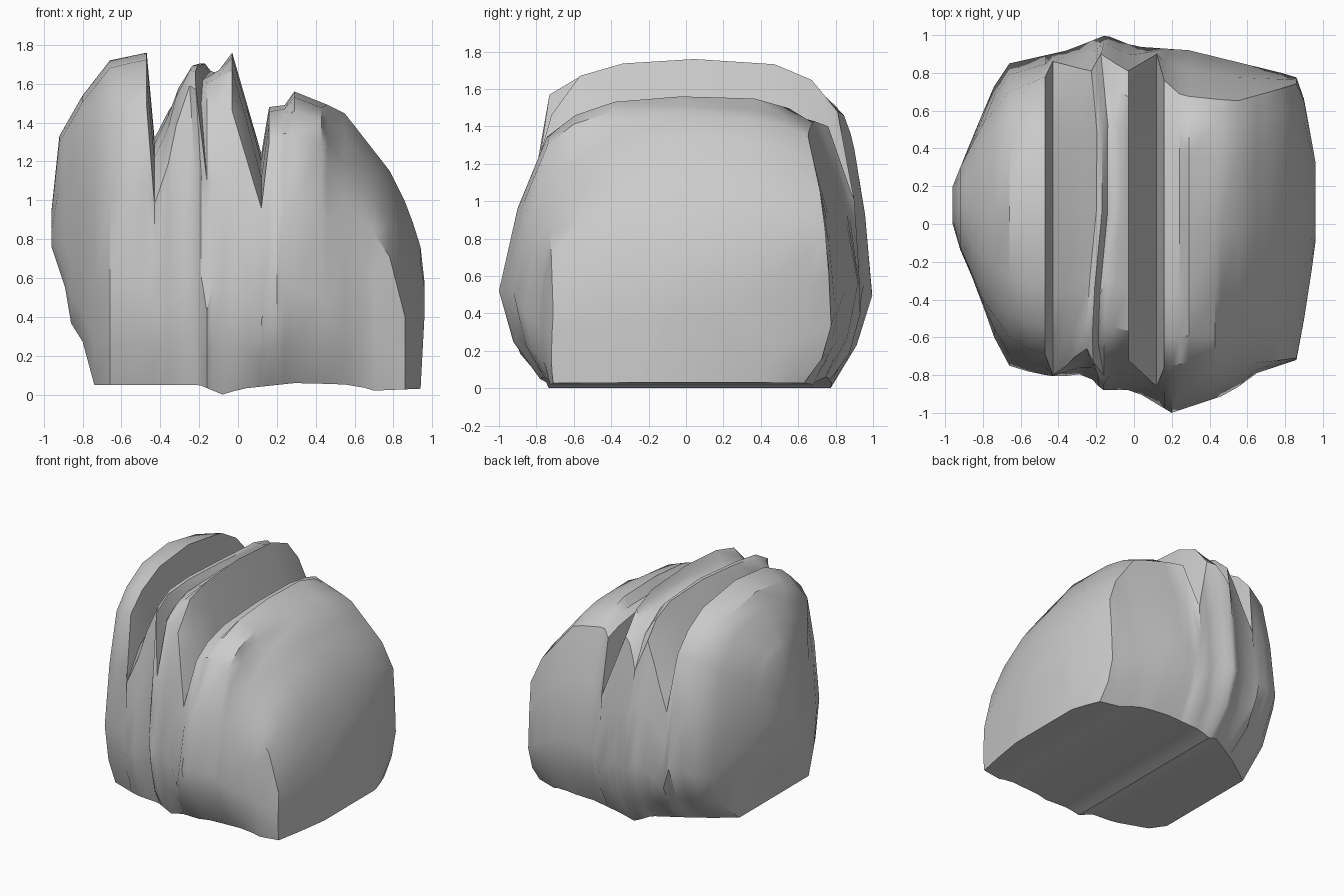
import bpy, bmesh, math


def at(profile, x):
    """Piecewise linear value of a profile at x."""
    if x <= profile[0][0]:
        return profile[0][1]
    for (x0, v0), (x1, v1) in zip(profile, profile[1:]):
        if x <= x1:
            return v0 + (v1 - v0) * (x - x0) / (x1 - x0)
    return profile[-1][1]


def mix(a, b, t):
    return a + (b - a) * t


# Heights across the width: centre, front rim, back rim, underside
TOP = [(-.96, .95), (-.92, 1.33), (-.8, 1.54), (-.66, 1.72), (-.47, 1.76), (-.43, 1.32),
       (-.24, 1.69), (-.21, 1.71), (-.18, 1.7), (-.15, 1.65), (-.1, 1.66), (-.03, 1.76), (.12, 1.24),
       (.16, 1.48), (.24, 1.49), (.29, 1.56), (.54, 1.46), (.79, 1.14), (.88, .95), (.94, .76), (.96, .58)]
FRONT_RIM = [(-.96, .88), (-.92, 1.08), (-.8, 1.28), (-.66, 1.42), (-.56, 1.47), (-.47, 1.48), (-.43, .98),
             (-.22, 1.59), (-.19, 1.57), (-.16, 1.1), (-.13, 1.5), (-.03, 1.46), (.12, .96),
             (.16, 1.3), (.25, 1.35), (.43, 1.3), (.46, 1.19), (.55, 1.0), (.77, .75), (.86, .4), (.96, .45)]
BACK_RIM = [(-.96, .93), (-.92, 1.1), (-.8, 1.25), (-.66, 1.38), (-.47, 1.44), (-.43, 1.0),
            (-.22, 1.5), (-.16, 1.28), (-.1, 1.45), (-.03, 1.48), (.12, 1.0), (.16, 1.4),
            (.25, 1.43), (.54, 1.36), (.79, 1.04), (.88, .8), (.96, .5)]
UNDER = [(-.96, .76), (-.89, .55), (-.88, .4), (-.78, .24), (-.74, .05), (-.2, .05), (-.08, 0),
         (.02, .03), (.3, .06), (.6, .05), (.7, .02), (.94, .03), (.96, .4)]

# Depths across the width: rims, widest belt, foot
FRONT_RIM_Y = [(-.96, .05), (-.92, -.12), (-.8, -.4), (-.66, -.6), (-.56, -.66), (-.47, -.69), (-.43, -.8),
               (-.22, -.66), (-.16, -.8), (-.13, -.68), (-.03, -.72), (.12, -.86), (.16, -.76),
               (.3, -.73), (.55, -.75), (.86, -.71), (.92, -.4), (.96, -.1)]
BACK_RIM_Y = [(-.96, .2), (-.92, .3), (-.8, .53), (-.66, .7), (-.47, .78), (-.43, .86),
              (-.22, .81), (-.16, .9), (-.03, .81), (.12, .9), (.16, .76), (.25, .68), (.54, .65),
              (.79, .72), (.88, .75), (.93, .5), (.96, .33)]
FRONT_BELT_Y = [(-.96, 0), (-.94, -.09), (-.84, -.32), (-.74, -.6), (-.66, -.75), (-.53, -.79), (-.4, -.81),
                (-.25, -.79), (-.17, -.88), (0, -.88), (.2, -1), (.5, -.9), (.65, -.79), (.86, -.72),
                (.92, -.4), (.96, -.1)]
BACK_BELT_Y = [(-.96, .2), (-.83, .52), (-.74, .73), (-.66, .85), (-.35, .92), (-.15, 1), (0, .94),
               (.29, .92), (.78, .8), (.88, .77), (.93, .5), (.96, .33)]
FRONT_FOOT_Y = [(-.96, .03), (-.78, -.4), (-.7, -.6), (-.4, -.71), (0, -.74), (.2, -.78), (.86, -.71),
                (.92, -.4), (.96, -.1)]
BACK_FOOT_Y = [(-.96, .15), (-.74, .38), (-.5, .55), (-.12, .77), (0, .78), (.5, .74), (.86, .63),
               (.93, .45), (.96, .3)]


def side(x, rim, rim_y, belt_y, foot_y):
    """Bulging side outline from foot to rim."""
    z0, z1 = at(UNDER, x), at(rim, x)
    y0, ym, y1 = at(foot_y, x), at(belt_y, x), at(rim_y, x)
    zm = mix(z0, z1, .37)
    return [(y0, z0), (mix(y0, ym, .65), mix(z0, zm, .42)), (ym, zm),
            (mix(ym, y1, .4), mix(zm, z1, .55)), (y1, z1)]


def section(x):
    """Closed slice of the boulder at one x."""
    front = side(x, FRONT_RIM, FRONT_RIM_Y, FRONT_BELT_Y, FRONT_FOOT_Y)
    back = side(x, BACK_RIM, BACK_RIM_Y, BACK_BELT_Y, BACK_FOOT_Y)
    (yf, zf), (yb, zb), zt = front[-1], back[-1], at(TOP, x)
    # how quickly the crest rises: left lobe, middle ridges, right lobe
    if x < -.44:
        rise = (.5, .87, .8, .45)
    elif x < .1:
        rise = (.7, .92, .9, .6)
    else:
        rise = (.4, .75, .92, .55) if x > .44 else (.55, .87, .92, .55)
    crest = [(mix(yf, yb, .1), mix(zf, zt, rise[0])), (mix(yf, yb, .25), mix(zf, zt, rise[1])),
             (mix(yf, yb, .5), zt), (mix(yf, yb, .78), mix(zb, zt, rise[2])),
             (mix(yf, yb, .91), mix(zb, zt, rise[3]))]
    under = [(mix(back[0][0], front[0][0], .5), at(UNDER, x))]
    pts = []
    for y, z in front + crest + back[::-1] + under:
        # the central ridges wander sideways along the depth
        bend = .03 * math.cos((y - .3) * 3.5) if -.3 < x < -.05 and z > 1.2 else 0
        pts.append((x + bend, y, z))
    return pts


XS = [-.96, -.92, -.89, -.86, -.8, -.74, -.66, -.56, -.47, -.43, -.36, -.29, -.22, -.19, -.16, -.13,
      -.08, -.03, .04, .12, .16, .2, .24, .29, .43, .46, .55, .65, .7, .78, .86, .9, .94, .96]

# Cleft boulder: slices lofted across the width
bm = bmesh.new()
rings = [[bm.verts.new(p) for p in section(x)] for x in XS]
for a, b in zip(rings, rings[1:]):
    n = len(a)
    for i in range(n):
        j = (i + 1) % n
        bm.faces.new((a[i], a[j], b[j], b[i]))
bm.faces.new(rings[0])
bm.faces.new(rings[-1])
bmesh.ops.recalc_face_normals(bm, faces=bm.faces)
mesh = bpy.data.meshes.new("cleft_boulder")
bm.to_mesh(mesh)
bm.free()
boulder = bpy.data.objects.new("cleft_boulder", mesh)
bpy.context.collection.objects.link(boulder)
bpy.context.view_layer.objects.active = boulder
boulder.select_set(True)
bpy.ops.object.shade_smooth_by_angle(angle=math.radians(38))
